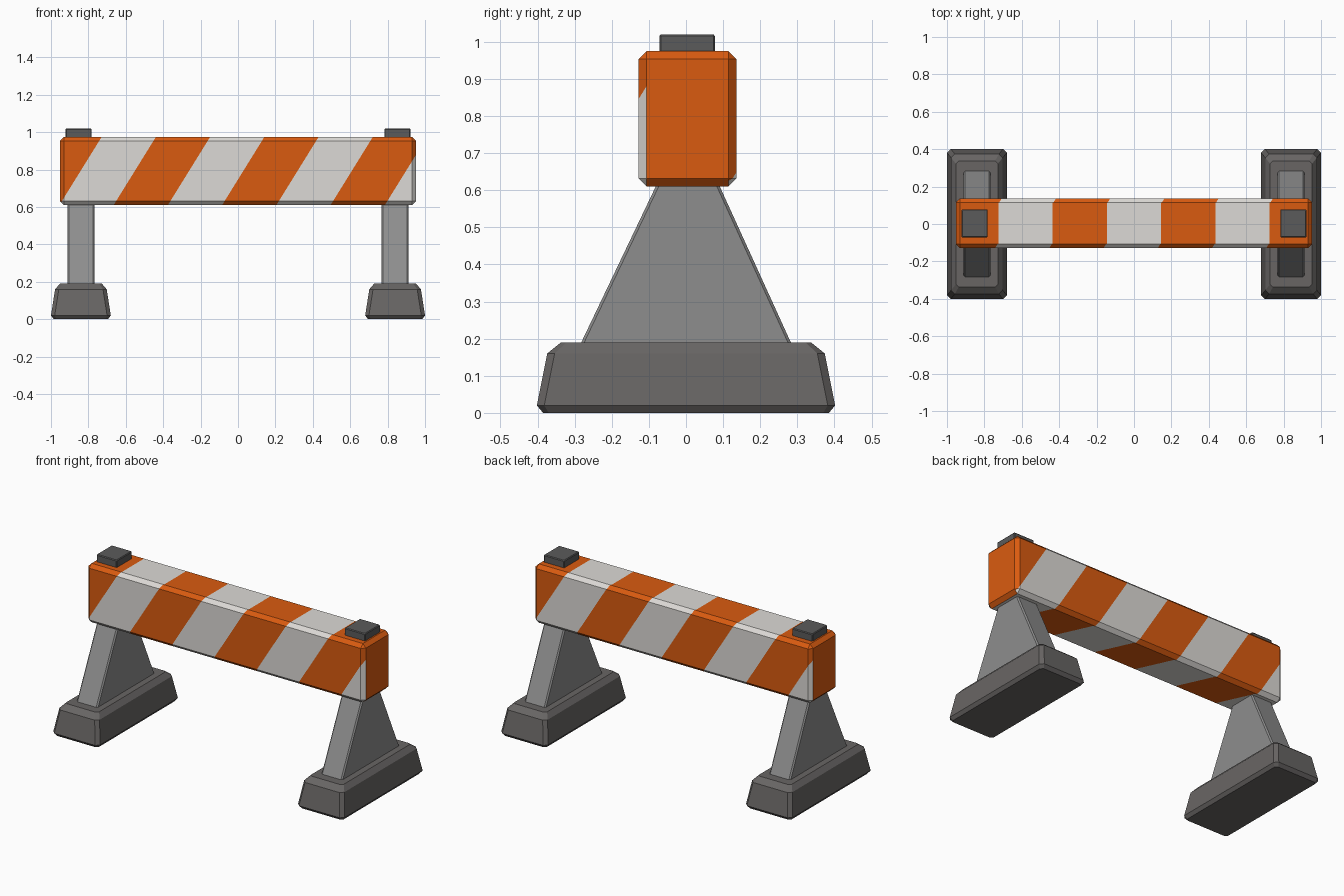
import bpy, bmesh, math
from mathutils import Vector

if "Cube" in bpy.data.objects:
    bpy.data.objects.remove(bpy.data.objects["Cube"])


def material(name, rgb):
    m = bpy.data.materials.new(name)
    m.diffuse_color = (*rgb, 1.0)
    m.use_nodes = True
    m.node_tree.nodes["Principled BSDF"].inputs["Base Color"].default_value = m.diffuse_color
    return m


ORANGE = material("safety orange", (0.70, 0.105, 0.005))
WHITE = material("off white", (0.72, 0.70, 0.67))
LEG = material("mid grey", (0.27, 0.27, 0.27))
FOOT = material("dark rubber", (0.138, 0.13, 0.127))
CAP = material("cap grey", (0.105, 0.105, 0.105))


def finish(bm, name, mats):
    me = bpy.data.meshes.new(name)
    bm.to_mesh(me)
    bm.free()
    ob = bpy.data.objects.new(name, me)
    for m in mats:
        me.materials.append(m)
    bpy.context.collection.objects.link(ob)
    return ob


def loft(name, mat, cx, rings):
    """Stack chamfered rectangles: (half x, y min, y max, z, corner chamfer)."""
    bm = bmesh.new()
    prev = None
    for hx, y0, y1, z, c in rings:
        pts = [(-hx + c, y0), (hx - c, y0), (hx, y0 + c), (hx, y1 - c),
               (hx - c, y1), (-hx + c, y1), (-hx, y1 - c), (-hx, y0 + c)]
        ring = [bm.verts.new((cx + x, y, z)) for x, y in pts]
        if prev:
            for i in range(8):
                j = (i + 1) % 8
                bm.faces.new((prev[i], prev[j], ring[j], ring[i]))
        else:
            bm.faces.new(ring[::-1])
        prev = ring
    bm.faces.new(prev)
    bmesh.ops.recalc_face_normals(bm, faces=bm.faces)
    return finish(bm, name, [mat])


# Feet, legs and top caps, one set per end
for side, s in (("left", -1), ("right", 1)):
    cx = 0.84 * s
    loft(side + "_foot", FOOT, cx, [
        (0.145, -0.385, 0.385, 0.0, 0.015), (0.16, -0.402, 0.402, 0.02, 0.02),
        (0.138, -0.374, 0.374, 0.16, 0.02), (0.112, -0.337, 0.337, 0.19, 0.015)])
    loft(side + "_leg", LEG, cx, [
        (0.072, -0.287, 0.287, 0.18, 0.008), (0.072, -0.072, 0.082, 0.63, 0.008)])
    loft(side + "_cap", CAP, 0.852 * s, [
        (0.07, -0.072, 0.078, 0.95, 0.004), (0.07, -0.072, 0.078, 1.015, 0.004),
        (0.066, -0.068, 0.074, 1.02, 0.004)])

# Beam: chamfered box
Z0, Z1 = 0.61, 0.975
bm = bmesh.new()
bmesh.ops.create_cube(bm, size=1)
for v in bm.verts:
    v.co = Vector((v.co.x * 1.906, v.co.y * 0.264 + 0.004, v.co.z * (Z1 - Z0) + (Z0 + Z1) / 2))
bmesh.ops.bevel(bm, geom=bm.edges[:], offset=0.022, offset_type='OFFSET',
                segments=1, profile=0.5, affect='EDGES')

# Stripes: on each side the stripe coordinate is a.p + b
START, STEP, LEAN = -0.665, 0.29, 0.62
SIDES = [
    (lambda n: n.y < -0.3, Vector((1, 0, -LEAN)), LEAN * Z0),
    (lambda n: n.y > 0.3, Vector((-1, 0, -LEAN)), LEAN * Z0),
    (lambda n: n.z > 0.9, Vector((1, 0, 0)), -0.23),
    (lambda n: n.z < -0.9, Vector((1, 0.46, 0)), 0.06),
]
for test, a, b in SIDES:
    for k in range(-2, 7):
        bm.normal_update()
        faces = [f for f in bm.faces if test(f.normal)]
        edges = {e for f in faces for e in f.edges}
        verts = {v for f in faces for v in f.verts}
        c = START + k * STEP
        bmesh.ops.bisect_plane(bm, geom=faces + list(edges) + list(verts), dist=1e-5,
                               plane_co=a * ((c - b) / a.length_squared), plane_no=a)
bm.normal_update()
for f in bm.faces:
    for test, a, b in SIDES:
        if test(f.normal):
            u = a.dot(f.calc_center_median()) + b
            f.material_index = math.floor((u - START) / STEP) % 2
            break
finish(bm, "striped_beam", [ORANGE, WHITE])
